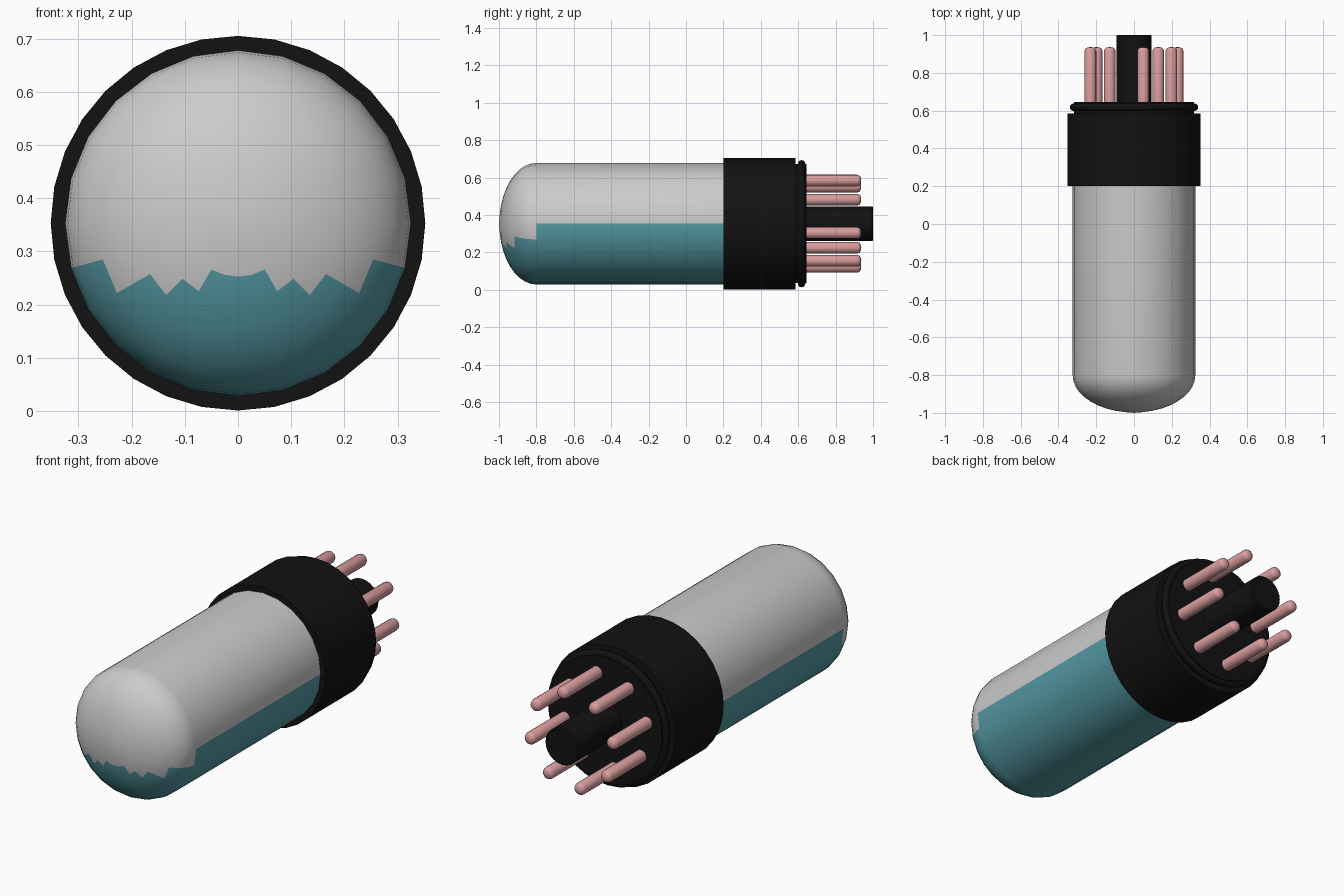
import bpy, bmesh
from math import sin, cos, pi, radians

if "Cube" in bpy.data.objects:
    bpy.data.objects.remove(bpy.data.objects["Cube"])

CZ = 0.353  # height of the tube axis


def material(name, rgb):
    m = bpy.data.materials.new(name)
    m.diffuse_color = (*rgb, 1)
    m.use_nodes = True
    m.node_tree.nodes["Principled BSDF"].inputs["Base Color"].default_value = m.diffuse_color
    return m


black = material("black_plastic", (0.006, 0.006, 0.006))
teal = material("teal_glass", (0.09, 0.32, 0.37))
pink = material("copper_pin", (0.70, 0.34, 0.34))
grey = material("clear_glass", (0.8, 0.8, 0.8))


def lathe(name, profile, sides, mats, x=0.0, z=CZ, angle=35):
    """Spin (radius, y) points around an axis parallel to y."""
    bm = bmesh.new()
    rings = []
    for r, y in profile:
        if r == 0:
            rings.append([bm.verts.new((x, y, z))] * sides)
        else:
            rings.append([bm.verts.new((x + r * sin(2 * pi * i / sides), y,
                                        z + r * cos(2 * pi * i / sides)))
                          for i in range(sides)])
    for a, b in zip(rings, rings[1:]):
        for i in range(sides):
            j = (i + 1) % sides
            bm.faces.new(list(dict.fromkeys((a[i], a[j], b[j], b[i]))))
    bmesh.ops.recalc_face_normals(bm, faces=bm.faces)
    me = bpy.data.meshes.new(name)
    bm.to_mesh(me)
    bm.free()
    for m in mats:
        me.materials.append(m)
    ob = bpy.data.objects.new(name, me)
    bpy.context.collection.objects.link(ob)
    bpy.ops.object.select_all(action='DESELECT')
    ob.select_set(True)
    bpy.context.view_layer.objects.active = ob
    bpy.ops.object.shade_smooth_by_angle(angle=radians(angle))
    return ob


# Glass envelope: elliptical dome and straight wall, lower half tinted
dome = [(0.325 * sin(t * pi / 20), -0.8 - 0.198 * cos(t * pi / 20)) for t in range(11)]
dome[0] = (0, -1.0)
glass = lathe("glass_envelope", dome + [(0.325, 0.22), (0, 0.22)], 24, [grey, teal])
for p in glass.data.polygons:
    limit = CZ if p.center.y > -0.8 else 0.25
    p.material_index = int(p.center.z < limit)

# Base collar with stepped rear plate
lathe("base_collar", [(0, 0.2), (0.352, 0.2), (0.352, 0.585), (0.318, 0.585),
                      (0.318, 0.645), (0, 0.645)], 32, [black])

# Rounded rim around the rear plate
rim = [(0.32 + 0.02 * cos(k * pi / 6), 0.618 + 0.02 * sin(k * pi / 6)) for k in range(13)]
lathe("rear_rim", rim, 32, [black], angle=60)

# Central locating post
lathe("locating_post", [(0, 0.63), (0.093, 0.63), (0.093, 0.995), (0.088, 1.0), (0, 1.0)],
      24, [black])

# Ring of eight contact pins
for k in range(8):
    a = radians(78 + 45 * k)
    lathe(f"pin_{k + 1}", [(0, 0.63), (0.031, 0.63), (0.031, 0.915), (0.027, 0.927),
                           (0.018, 0.934), (0, 0.937)],
          16, [pink], x=0.236 * cos(a), z=CZ + 0.236 * sin(a), angle=60)
